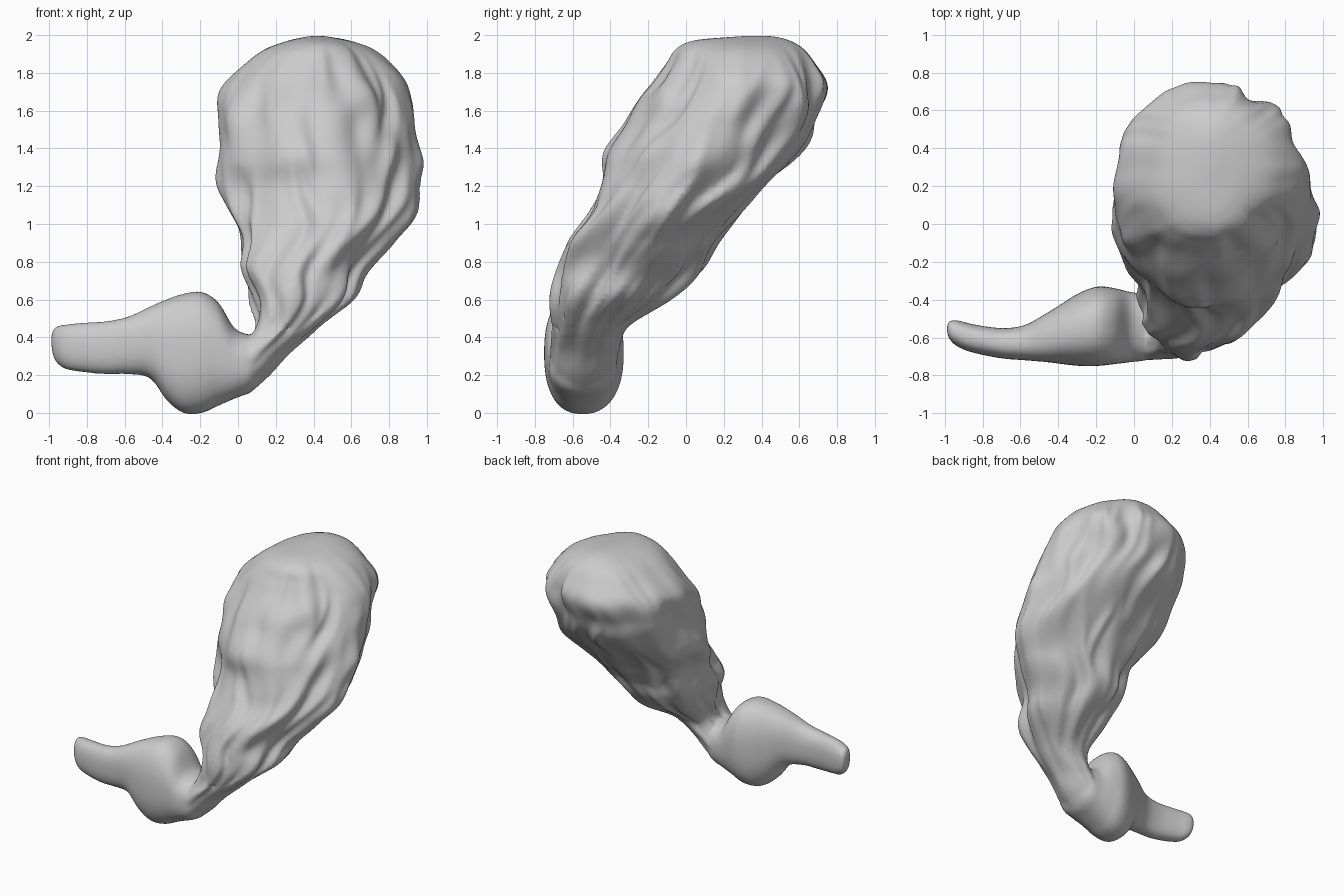
import bpy, bmesh, math
from mathutils import Vector, noise

if "Cube" in bpy.data.objects:
    bpy.data.objects.remove(bpy.data.objects["Cube"])


def spline(keys, t):
    """Smooth interpolation through rows of (t, a0, a1, b0, b1)."""
    i = 0
    while i < len(keys) - 2 and t > keys[i + 1][0]:
        i += 1
    k0, k1 = keys[i], keys[i + 1]
    kp, kn = keys[max(i - 1, 0)], keys[min(i + 2, len(keys) - 1)]
    h = k1[0] - k0[0]
    u = (t - k0[0]) / h
    out = []
    for c in range(1, 5):
        m0 = (k1[c] - kp[c]) / (k1[0] - kp[0]) * h
        m1 = (kn[c] - k0[c]) / (kn[0] - k0[0]) * h
        out.append((2*u**3 - 3*u**2 + 1) * k0[c] + (u**3 - 2*u**2 + u) * m0
                   + (3*u**2 - 2*u**3) * k1[c] + (u**3 - u**2) * m1)
    return out


def loft(bm, keys, steps, segs, power, place, wrinkle=None):
    """Skin rounded sections whose extents are given by the keys."""
    rings = []
    for i in range(steps + 1):
        s = 0.5 - 0.5 * math.cos(math.pi * i / steps)
        t = keys[0][0] + (keys[-1][0] - keys[0][0]) * s
        a0, a1, b0, b1 = spline(keys, t)
        ring = []
        for j in range(segs):
            an = 2 * math.pi * j / segs
            c, sn = math.cos(an), math.sin(an)
            p = power(an)
            k = (abs(c)**p + abs(sn)**p) ** (-1 / p)
            d = wrinkle(an, t) if wrinkle else 0
            ra, rb = (a1 - a0) / 2, (b1 - b0) / 2
            d *= min(1, min(ra, rb) / 0.15)
            ring.append(bm.verts.new(place(t, (a0 + a1) / 2 + (ra * k + d) * c,
                                           (b0 + b1) / 2 + (rb * k + d) * sn)))
        rings.append(ring)
    for r, q in zip(rings, rings[1:]):
        for j in range(segs):
            n = (j + 1) % segs
            bm.faces.new((r[j], r[n], q[n], q[j]))
    bm.faces.new(rings[0][::-1])
    bm.faces.new(rings[-1])


def bulb_power(an):
    """Boxier on the left, flatter corners on the right, most at the front."""
    right = max(0, math.cos(an))
    front = max(0, -math.sin(an))
    return 2.2 - 0.5 * right - 0.55 * right * front


def wrinkle(an, z):
    """Soft wavy ridges running up the bulb, calmer on the left and the top."""
    c, s = math.cos(an), math.sin(an)
    an2 = an + 0.2 * noise.noise(Vector((2 * c, 2 * s, z * 3.5)))
    n = noise.noise(Vector((2.9 * math.cos(an2), 2.9 * math.sin(an2), z * 1.7)))
    ridge = 0.55 - 2.2 * math.sqrt(n * n + 0.012)
    lump = noise.noise(Vector((2.2 * c, 2.2 * s, z * 4.5 + 7)))
    calm = 0.6 + 0.4 * c
    fade = min(1, max(0, (z - 0.15) / 0.4)) * min(1, max(0.15, (1.98 - z) / 0.25))
    return fade * ((0.02 + 0.04 * calm) * ridge + 0.045 * lump)


# Bulb and neck: z, x min, x max, y min, y max
bulb = [(0.10, -0.12, 0.06, -0.66, -0.45), (0.20, -0.12, 0.17, -0.71, -0.38),
        (0.32, -0.02, 0.27, -0.71, -0.36), (0.45, 0.08, 0.43, -0.70, -0.31),
        (0.60, 0.07, 0.60, -0.70, -0.10), (0.75, 0.02, 0.68, -0.68, 0.08),
        (0.90, 0.02, 0.80, -0.62, 0.16), (1.05, -0.03, 0.92, -0.52, 0.27),
        (1.20, -0.08, 0.96, -0.45, 0.42), (1.40, -0.11, 0.95, -0.40, 0.61),
        (1.60, -0.10, 0.93, -0.28, 0.71), (1.75, -0.05, 0.88, -0.17, 0.73),
        (1.86, 0.05, 0.80, -0.10, 0.68), (1.93, 0.15, 0.71, -0.05, 0.62),
        (1.975, 0.28, 0.58, 0.06, 0.54), (1.995, 0.38, 0.46, 0.30, 0.46)]

# Side limb: x, y min, y max, z min, z max
limb = [(-0.99, -0.57, -0.54, 0.36, 0.41), (-0.975, -0.61, -0.51, 0.29, 0.45),
        (-0.93, -0.65, -0.51, 0.24, 0.465), (-0.85, -0.68, -0.53, 0.22, 0.475),
        (-0.70, -0.71, -0.55, 0.205, 0.485), (-0.58, -0.72, -0.535, 0.205, 0.51),
        (-0.46, -0.73, -0.47, 0.18, 0.565), (-0.38, -0.74, -0.42, 0.07, 0.60),
        (-0.29, -0.75, -0.365, 0.0, 0.63), (-0.19, -0.75, -0.33, 0.0, 0.64),
        (-0.10, -0.74, -0.34, 0.04, 0.58), (-0.02, -0.73, -0.36, 0.075, 0.45),
        (0.08, -0.71, -0.38, 0.12, 0.40), (0.14, -0.62, -0.46, 0.20, 0.33)]

bm = bmesh.new()
loft(bm, bulb, 130, 200, bulb_power, lambda t, a, b: (a, b, t), wrinkle)
loft(bm, limb, 80, 80, lambda an: 2.4, lambda t, a, b: (t, a, b))
bmesh.ops.recalc_face_normals(bm, faces=bm.faces)
me = bpy.data.meshes.new("bulb_with_limb")
bm.to_mesh(me)
bm.free()
ob = bpy.data.objects.new("bulb_with_limb", me)
bpy.context.collection.objects.link(ob)

# Fuse both lofts into one smooth skin
rm = ob.modifiers.new("fuse", 'REMESH')
rm.mode = 'VOXEL'
rm.voxel_size = 0.014
rm.use_smooth_shade = True
sm = ob.modifiers.new("soften", 'SMOOTH')
sm.factor = 0.5
sm.iterations = 8
